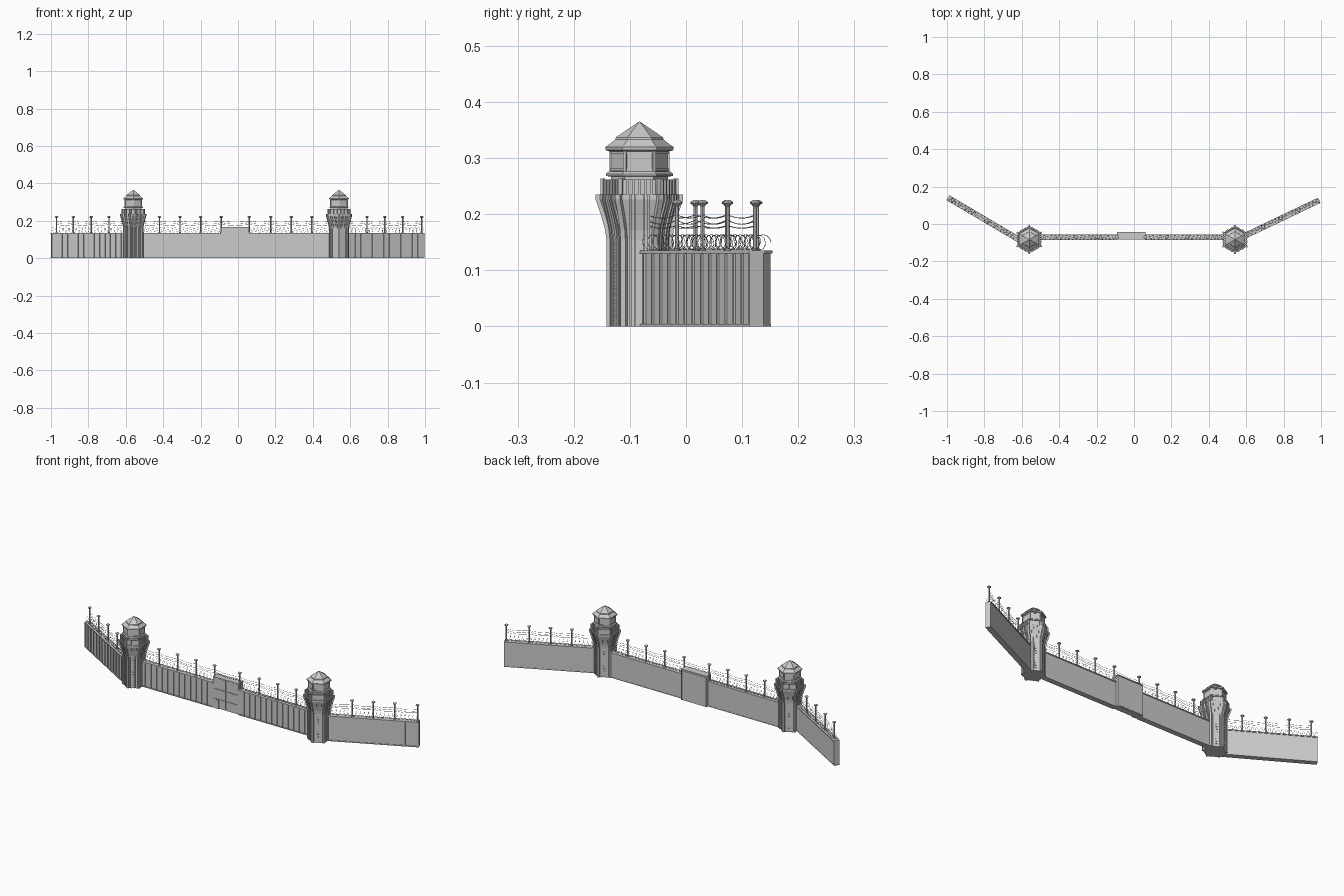
import bpy, bmesh, math
from mathutils import Matrix, Vector

if "Cube" in bpy.data.objects:
    bpy.data.objects.remove(bpy.data.objects["Cube"])

def finish(name, bm):
    bmesh.ops.recalc_face_normals(bm, faces=bm.faces)
    me = bpy.data.meshes.new(name)
    bm.to_mesh(me)
    bm.free()
    ob = bpy.data.objects.new(name, me)
    bpy.context.collection.objects.link(ob)
    return ob

def prism(bm, m, outline, half):
    """Extrude an (x, z) outline along local y by +-half."""
    a = [bm.verts.new(m @ Vector((x, -half, z))) for x, z in outline]
    b = [bm.verts.new(m @ Vector((x, half, z))) for x, z in outline]
    bm.faces.new(a)
    bm.faces.new(b[::-1])
    for i in range(len(a)):
        j = (i + 1) % len(a)
        bm.faces.new((a[i], a[j], b[j], b[i]))

def box(bm, m, x0, x1, y0, y1, z0, z1):
    prism(bm, m @ Matrix.Translation((0, (y0 + y1) / 2, 0)),
          [(x0, z0), (x1, z0), (x1, z1), (x0, z1)], (y1 - y0) / 2)

def lathe(bm, m, profile, n, start=0.0):
    """Closed n-sided turning of an (r, z) profile."""
    rings = [[bm.verts.new(m @ Vector((r * math.cos(start + i * math.tau / n),
                                       r * math.sin(start + i * math.tau / n), z)))
              for i in range(n)] for r, z in profile]
    for p, q in zip(rings, rings[1:]):
        for i in range(n):
            j = (i + 1) % n
            bm.faces.new((p[i], p[j], q[j], q[i]))
    bm.faces.new(rings[0][::-1])
    bm.faces.new(rings[-1])

def wires(name, lines, radius):
    cu = bpy.data.curves.new(name, 'CURVE')
    cu.dimensions = '3D'
    cu.bevel_depth = radius
    cu.bevel_resolution = 0
    for pts in lines:
        sp = cu.splines.new('POLY')
        sp.points.add(len(pts) - 1)
        for p, co in zip(sp.points, pts):
            p.co = (*co, 1)
    bpy.context.collection.objects.link(bpy.data.objects.new(name, cu))

def frame(p0, p1):
    d = Vector(p1) - Vector(p0)
    return Matrix.Translation((*p0, 0)) @ Matrix.Rotation(math.atan2(d.y, d.x), 4, 'Z'), d.length

# ---- towers
CORE = [(.054, 0), (.054, .155), (.056, .172), (.064, .2), (.073, .226), (.073, .235)]
AP = math.cos(math.pi / 6)

def rib_outline(scale, depth):
    return ([(r * scale - .004, z) for r, z in CORE] +
            [(r * scale + depth, z) for r, z in reversed(CORE)])

def tower(side, cx):
    base = Matrix.Translation((cx, -.083, 0))
    h = math.pi / 2
    bm = bmesh.new()
    lathe(bm, base, CORE, 6, h)
    finish(side + "_tower_shaft", bm)

    # corner buttresses, face ribs and window slits
    bm = bmesh.new()
    for i in range(6):
        corner = base @ Matrix.Rotation(h + i * math.pi / 3, 4, 'Z')
        prism(bm, corner, rib_outline(1, .005), .005)
        face = base @ Matrix.Rotation(i * math.pi / 3, 4, 'Z')
        for t in (-.0165, -.008, .008, .0165):
            prism(bm, face @ Matrix.Translation((0, t, 0)), rib_outline(AP, .0035), .002)
        for k in range(11):
            z = .015 + k * .013
            box(bm, face, .044, .0485, -.005, .005, z, z + .005)
    finish(side + "_tower_ribs", bm)

    # balcony parapet
    bm = bmesh.new()
    lathe(bm, base, [(.067, .233), (.067, .262), (.062, .262), (.062, .24), (.05, .24)], 6, h)
    for i in range(6):
        corner = base @ Matrix.Rotation(h + i * math.pi / 3, 4, 'Z')
        box(bm, corner, .061, .0695, -.004, .004, .235, .2635)
        face = base @ Matrix.Rotation(i * math.pi / 3, 4, 'Z')
        for t in (-.021, -.0105, 0, .0105, .021):
            box(bm, face, .055, .0615, t - .002, t + .002, .235, .262)
    finish(side + "_tower_parapet", bm)

    # lookout cabin with window frames
    bm = bmesh.new()
    lathe(bm, base, [(.051, .236), (.051, .267), (.06, .268), (.06, .272), (.055, .276),
                     (.052, .276), (.052, .313)], 6, h)
    for i in range(6):
        corner = base @ Matrix.Rotation(h + i * math.pi / 3, 4, 'Z')
        box(bm, corner, .046, .0535, -.003, .003, .275, .314)
        face = base @ Matrix.Rotation(i * math.pi / 3, 4, 'Z')
        for z in (.277, .308):
            box(bm, face, .042, .0465, -.024, .024, z, z + .004)
    finish(side + "_tower_cabin", bm)

    # two-tier roof
    bm = bmesh.new()
    lathe(bm, base, [(.05, .311), (.06, .314), (.061, .32), (.057, .322), (.043, .333),
                     (.042, .337), (.0008, .365)], 6, h)
    finish(side + "_tower_roof", bm)

tower("left", -.56)
tower("right", .54)

# ---- walls: body, front ribs, coping and footing
def wall(name, p0, p1):
    m, L = frame(p0, p1)
    bm = bmesh.new()
    box(bm, m, 0, L, -.011, .012, 0, .131)
    box(bm, m, -.002, L, -.016, .015, .130, .135)
    box(bm, m, -.001, L, -.015, .013, 0, .004)
    n = round(L / .034)
    for i in range(n + 1):
        x = .002 + i * (L - .004) / n
        box(bm, m, x - .002, x + .002, -.015, -.010, .003, .131)
    finish(name, bm)

Y = -.07
LW = ((-.993, .14), (-.59, -.098))
RW = ((.56, -.078), (.99, .127))
wall("left_wing_wall", *LW)
wall("centre_left_wall", (-.53, Y), (-.09, Y))
wall("centre_right_wall", (.06, Y), (.52, Y))
wall("right_wing_wall", *RW)

# ---- gate block with raised panels both sides
I = Matrix.Identity(4)
bm = bmesh.new()
box(bm, I, -.09, .06, -.079, -.046, 0, .165)
for x0, x1 in ((-.087, -.017), (-.013, .057)):
    for z0, z1 in ((.004, .05), (.054, .103), (.107, .161)):
        box(bm, I, x0, x1, -.082, -.078, z0, z1)
    box(bm, I, x0 + .003, x1, -.047, -.044, .004, .158)
box(bm, I, -.092, .062, -.083, -.043, .162, .167)
for x in (-.09, .056):
    box(bm, I, x, x + .004, -.083, -.043, 0, .163)
box(bm, I, -.078, -.056, -.084, -.081, 0, .046)
finish("gate", bm)

# ---- fence posts with flared caps
def on(line, x):
    (ax, ay), (bx, by) = line
    return (x, ay + (by - ay) * (x - ax) / (bx - ax))

left = [on(LW, x) for x in (-.97, -.88, -.785, -.69)]
mid = [(x, Y) for x in (-.42, -.31, -.2, -.09, .06, .175, .285, .395)]
right = [on(RW, x) for x in (.69, .785, .88, .982)]
bm = bmesh.new()
for x, y in left + mid + right:
    lathe(bm, Matrix.Translation((x, y, 0)),
          [(.006, .133), (.006, .138), (.0036, .139), (.0036, .214), (.006, .217),
           (.0095, .219), (.0095, .222), (.004, .225)], 8)
finish("fence_posts", bm)

# ---- sagging wires strung between posts
lines = []
runs = (left + [(-.6, -.09)], [(-.52, Y)] + mid + [(.5, Y)], [(.58, -.07)] + right)
for run in runs:
    for z, sag in ((.199, .006), (.19, .008), (.18, .005)):
        pts = []
        for (ax, ay), (bx, by) in zip(run, run[1:]):
            for k in range(6):
                t = k / 6
                pts.append((ax + (bx - ax) * t, ay + (by - ay) * t, z - sag * 4 * t * (1 - t)))
        lines.append(pts + [(*run[-1], z)])
wires("fence_wires", lines, .0007)

# ---- razor coils along the wall tops
coils = []
for p0, p1 in (LW, ((-.52, Y), (-.09, Y)), ((.06, Y), (.5, Y)), RW):
    m, L = frame(p0, p1)
    count = int(L / .02 * 12)
    coils.append([tuple(m @ Vector((L * i / count, .0135 * math.cos(i * math.tau / 12),
                                    .150 + .0135 * math.sin(i * math.tau / 12))))
                  for i in range(count + 1)])
wires("razor_coils", coils, .0006)
